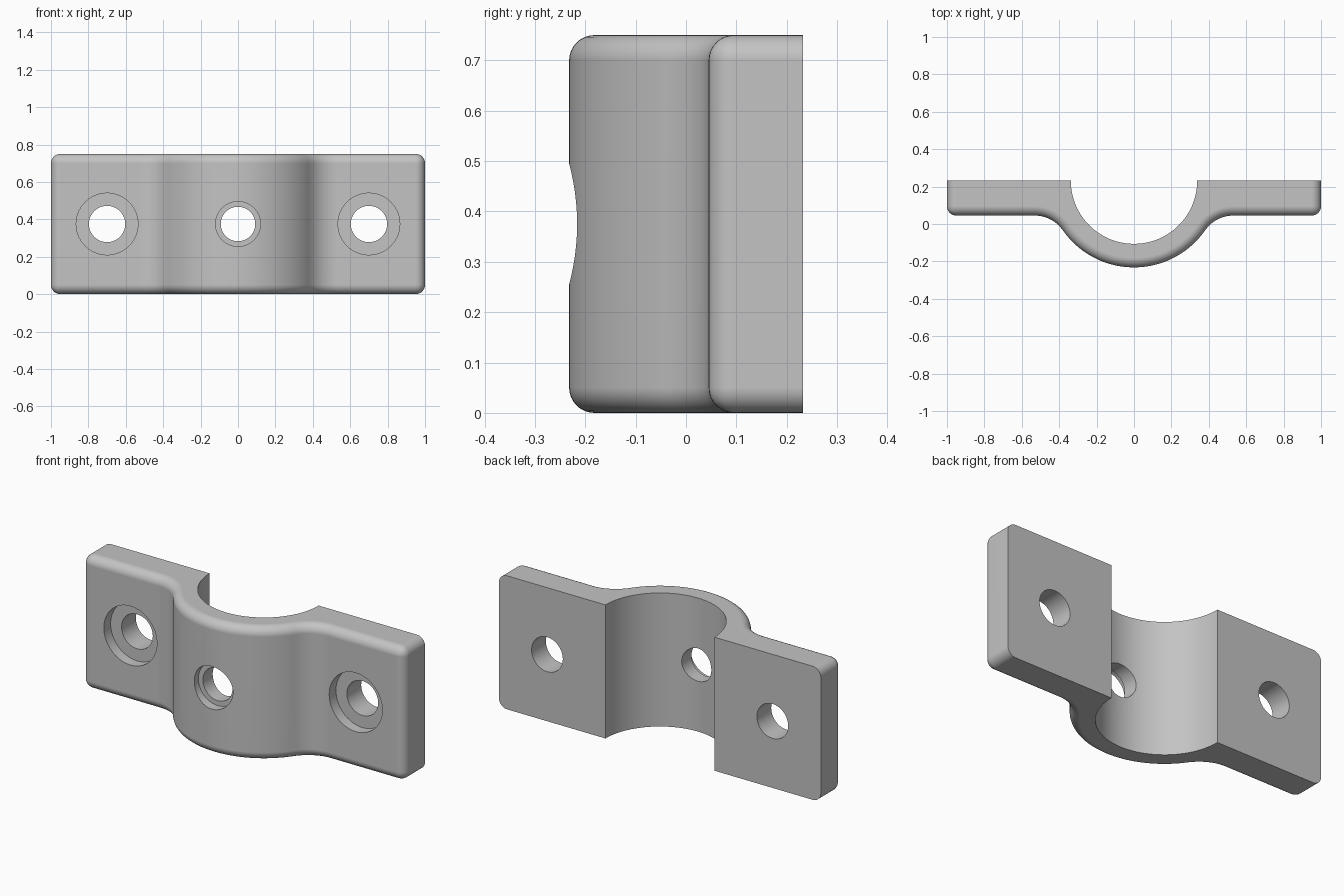
import bpy, bmesh, math

cube = bpy.data.objects.get("Cube")
if cube:
    bpy.data.objects.remove(cube, do_unlink=True)

HEIGHT, BACK, FRONT = 0.75, 0.232, 0.045
INNER, OUTER, FILLET, FILLET_X = 0.338, 0.464, 0.18, 0.53
ROUND = 0.05

grey = bpy.data.materials.new("light grey metal")
grey.use_nodes = True
grey.diffuse_color = (0.55, 0.55, 0.55, 1)
grey.node_tree.nodes["Principled BSDF"].inputs["Base Color"].default_value = grey.diffuse_color


def arc(cx, cy, radius, start, end, steps):
    """Points along an arc, angles in radians."""
    angles = [start + (end - start) * i / steps for i in range(steps + 1)]
    return [(cx + radius * math.cos(a), cy + radius * math.sin(a)) for a in angles]


def make_object(name, bm):
    mesh = bpy.data.meshes.new(name)
    bm.to_mesh(mesh)
    bm.free()
    mesh.materials.append(grey)
    obj = bpy.data.objects.new(name, mesh)
    bpy.context.collection.objects.link(obj)
    return obj


# Saddle profile: flat flanges blended into a half-round bridge
fillet_y = FRONT - FILLET
tangent = math.atan2(BACK - fillet_y, -FILLET_X)
join = tangent - math.pi
right_half = arc(0, BACK, OUTER, -math.pi / 2, join, 24)
right_half += arc(FILLET_X, fillet_y, FILLET, tangent, math.pi / 2, 14)[1:]
right_half += [(1, FRONT), (1, BACK)]
left_half = [(-x, y) for x, y in reversed(right_half[1:])]
inside = arc(0, BACK, INNER, 0, -math.pi, 64)
profile = left_half + right_half + inside

bm = bmesh.new()
base = bm.faces.new([bm.verts.new((x, y, 0)) for x, y in profile])
grown = bmesh.ops.extrude_face_region(bm, geom=[base])["geom"]
bmesh.ops.translate(bm, vec=(0, 0, HEIGHT),
                    verts=[v for v in grown if isinstance(v, bmesh.types.BMVert)])
bmesh.ops.recalc_face_normals(bm, faces=bm.faces)

# Round the front outline and the four end corners
front_verts = {(round(x, 4), round(y, 4)) for x, y in left_half + right_half if y < BACK - 0.01}


def is_front(v):
    return (round(v.co.x, 4), round(v.co.y, 4)) in front_verts


def is_rounded(edge):
    a, b = edge.verts
    at_end = abs(a.co.x) > 0.99 and abs(b.co.x) > 0.99
    if abs(a.co.z - b.co.z) < 0.01:
        return (is_front(a) and is_front(b)) or (at_end and abs(a.co.x - b.co.x) < 0.01)
    return at_end and is_front(a)


bmesh.ops.bevel(bm, geom=[e for e in bm.edges if is_rounded(e)], offset=ROUND,
                offset_type='OFFSET', segments=8, profile=0.5,
                affect='EDGES', clamp_overlap=False)
clamp = make_object("saddle_clamp", bm)


def drill(x, radius, y_start, y_end):
    """Cut a round hole running front to back."""
    bpy.ops.mesh.primitive_cylinder_add(vertices=64, radius=radius, depth=y_end - y_start,
                                        location=(x, (y_start + y_end) / 2, HEIGHT / 2),
                                        rotation=(math.pi / 2, 0, 0))
    cutter = bpy.context.object
    cutter.name = "hole_cutter"
    cutter.hide_render = True
    cutter.data.materials.append(grey)
    bpy.ops.object.select_all(action='DESELECT')
    clamp.select_set(True)
    bpy.context.view_layer.objects.active = clamp
    mod = clamp.modifiers.new("hole", 'BOOLEAN')
    mod.operation, mod.solver, mod.object = 'DIFFERENCE', 'EXACT', cutter
    bpy.ops.object.modifier_apply(modifier=mod.name)
    bpy.data.objects.remove(cutter, do_unlink=True)


# Counterbored screw holes in the flanges and a smaller one in the bridge
for side in (-1, 1):
    drill(side * 0.7, 0.097, -0.1, 0.4)
    drill(side * 0.7, 0.165, -0.1, FRONT + 0.06)
drill(0, 0.092, -0.4, 0.1)
drill(0, 0.12, -0.4, -0.18)

# Smooth curves, crisp edges, even shading on the flats
bpy.ops.object.shade_smooth_by_angle(angle=math.radians(30))
weighted = clamp.modifiers.new("even_shading", 'WEIGHTED_NORMAL')
weighted.keep_sharp = True
